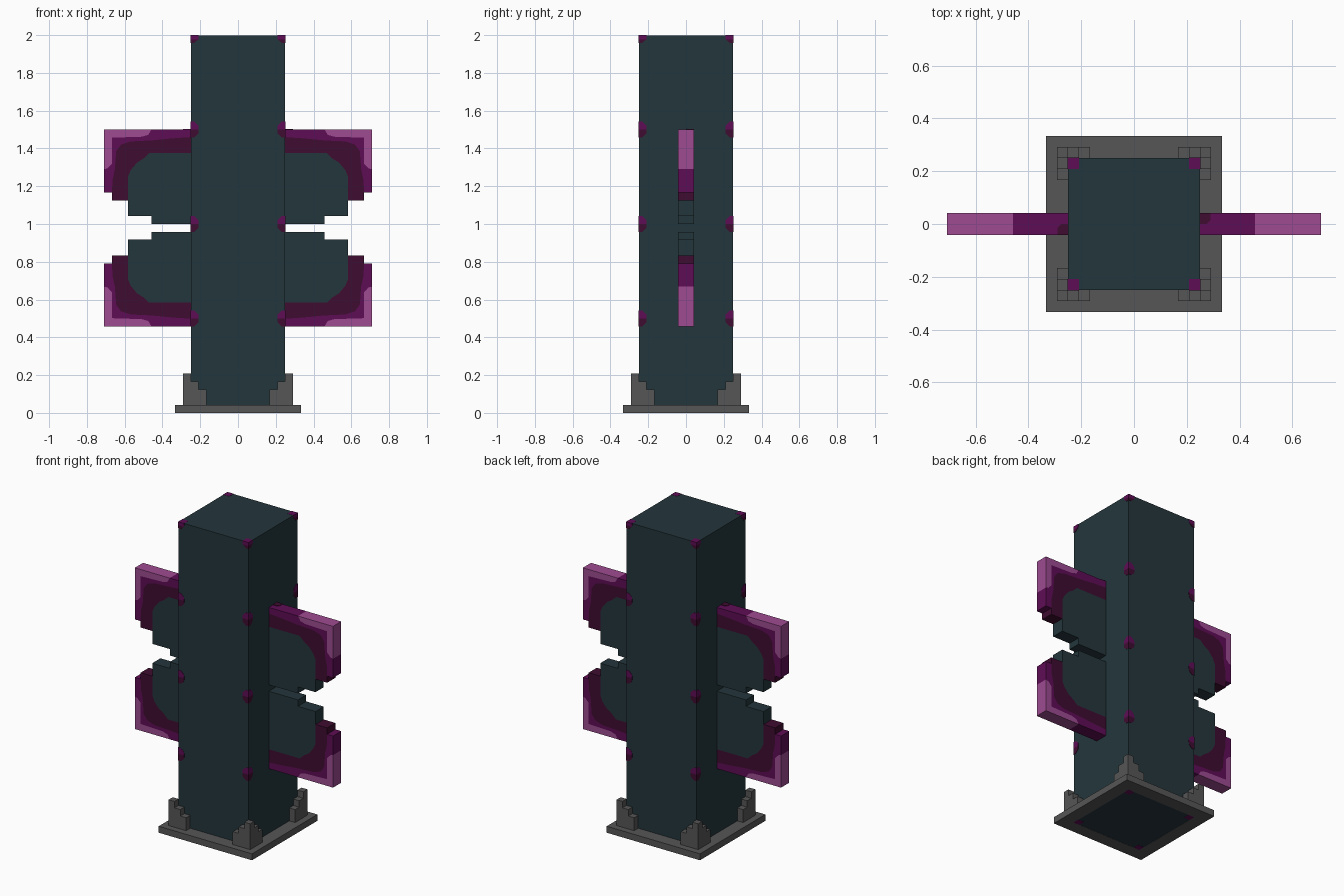
import bpy, bmesh

if "Cube" in bpy.data.objects:
    bpy.data.objects.remove(bpy.data.objects["Cube"])

V = 1 / 24          # building block size
H = 6 * V           # column half width
MID = 23.5 * V      # height about which the upper and lower wings mirror


def material(name, rgb):
    lin = [((c / 255 + 0.055) / 1.055) ** 2.4 if c > 10 else c / 255 / 12.92 for c in rgb]
    m = bpy.data.materials.new(name)
    m.diffuse_color = (*lin, 1)
    m.use_nodes = True
    m.node_tree.nodes["Principled BSDF"].inputs["Base Color"].default_value = m.diffuse_color
    return m


TEAL = material("dark_teal", (36, 54, 60))
DARK = material("dark_plum", (63, 12, 48))
PURPLE = material("purple", (95, 13, 86))
PINK = material("pink", (158, 75, 145))
GREY = material("grey", (86, 86, 86))


def finish(name, bm, mats):
    bmesh.ops.remove_doubles(bm, verts=bm.verts, dist=1e-5)
    bmesh.ops.recalc_face_normals(bm, faces=bm.faces)
    me = bpy.data.meshes.new(name)
    bm.to_mesh(me)
    bm.free()
    for m in mats:
        me.materials.append(m)
    ob = bpy.data.objects.new(name, me)
    bpy.context.collection.objects.link(ob)
    return ob


def loft(bm, rings, mats=None, closed=False):
    """Join successive vertex rings with quads; cap the ends unless closed."""
    rs = [[bm.verts.new(p) for p in r] for r in rings]
    n = len(rs[0])
    for k in range(len(rs) if closed else len(rs) - 1):
        a, b = rs[k], rs[(k + 1) % len(rs)]
        for i in range(n):
            j = (i + 1) % n
            f = bm.faces.new((a[i], a[j], b[j], b[i]))
            f.material_index = mats[k] if mats else 0
    if not closed:
        bm.faces.new(rs[0]).material_index = mats[0] if mats else 0
        bm.faces.new(rs[-1]).material_index = mats[-1] if mats else 0


def rect(x0, x1, y0, y1, z):
    return [(x0, y0, z), (x1, y0, z), (x1, y1, z), (x0, y1, z)]


def square(h, z):
    return rect(-h, h, -h, h, z)


# Column
bm = bmesh.new()
loft(bm, [square(H, 0.001), square(H, 1.999)])
finish("column", bm, [TEAL])

# Base frame around the foot of the column
bm = bmesh.new()
loft(bm, [square(8 * V, 0), square(8 * V, V), square(H, V), square(H, 0)], closed=True)
finish("base_frame", bm, [GREY])

# Stepped brackets hugging each column corner
for sx in (-1, 1):
    for sy in (-1, 1):
        bm = bmesh.new()
        for i, j, top in ((6, 6, 5), (5, 6, 4), (4, 6, 3), (6, 5, 4), (6, 4, 3)):
            r = [rect(sx * i * V, sx * (i + 1) * V, sy * j * V, sy * (j + 1) * V, z)
                 for z in (V, top * V)]
            b = bmesh.new()
            loft(b, r)
            bmesh.ops.recalc_face_normals(b, faces=b.faces)
            me = bpy.data.meshes.new("step")
            b.to_mesh(me)
            b.free()
            bm.from_mesh(me)
            bpy.data.meshes.remove(me)
        finish("corner_bracket", bm, [GREY])

# Two-tone studs inlaid on the column edges
for sx in (-1, 1):
    for sy in (-1, 1):
        for zc in (0, 0.5, 1, 1.5, 2):
            levels = [(-.042, .018), (-.022, .04), (0, .042), (.022, .04), (.042, .018)]
            tones = [1, 1, 0, 0]
            if zc == 2:
                levels, tones = levels[:3], [1, 0]
            elif zc == 0:
                levels, tones = levels[2:], [0, 0]
            o = H + 0.002
            rings = [rect(sx * (H - r), sx * o, sy * (H - r), sy * o, zc + dz)
                     for dz, r in levels]
            bm = bmesh.new()
            loft(bm, rings, tones)
            finish("edge_stud", bm, [PURPLE, DARK])

# Wing colour regions as (x, z) paths that share their boundaries
steps = [(H, 24 * V), (11 * V, 24 * V), (11 * V, 25 * V), (14 * V, 25 * V), (14 * V, 27 * V)]
inner = [(14 * V, 27 * V), (14 * V, 1.25), (.568, 1.285), (.535, 1.325), (.50, 1.347),
         (.47, 1.375), (H, 1.375)]
middle = [(16 * V, 28 * V), (.665, 1.23), (.652, 1.29), (.645, 1.385), (.62, 1.42),
          (.57, 1.437), (.45, 1.443), (.35, 1.453), (H, 1.46)]
outer = [(17 * V, 1.29), (.69, 1.295), (16 * V, 1.32), (16 * V, 1.457), (.51, 1.462),
         (.475, 1.472), (11 * V, 1.5)]
regions = [steps + inner[1:],
           inner[::-1] + [(16 * V, 27 * V)] + middle,
           middle[::-1] + [(17 * V, 28 * V)] + outer + [(H, 1.5)],
           outer[::-1] + [(17 * V, 1.5)]]


def wing(name, sx, lower):
    bm = bmesh.new()
    cache = {}

    def vert(p, y):
        key = (round(p[0], 4), round(p[1], 4), y)
        if key not in cache:
            z = 2 * MID - p[1] if lower else p[1]
            cache[key] = bm.verts.new((sx * p[0], y, z))
        return cache[key]

    for mi, poly in enumerate(regions):
        for y in (-V, V):
            bm.faces.new([vert(p, y) for p in poly]).material_index = mi
    # Rim: wall along every open edge, in the colour of its region
    twin = {cache[k]: cache[(k[0], k[1], V)] for k in cache if k[2] < 0}
    for e in [e for e in bm.edges if len(e.link_faces) == 1 and e.verts[0] in twin]:
        a, b = e.verts
        mi = e.link_faces[0].material_index
        bm.faces.new((a, b, twin[b], twin[a])).material_index = mi
    finish(name, bm, [TEAL, DARK, PURPLE, PINK])


for sx, side in ((-1, "left"), (1, "right")):
    wing("upper_wing_" + side, sx, False)
    wing("lower_wing_" + side, sx, True)
    # Dark spot on the wing top beside the column
    spot = [(H, 0), (.275, 0), (.29, .015), (.29, V), (H, V)]
    bm = bmesh.new()
    loft(bm, [[(sx * x, sx * y, z) for x, y in spot] for z in (1.499, 1.503)])
    finish("wing_spot", bm, [DARK])
